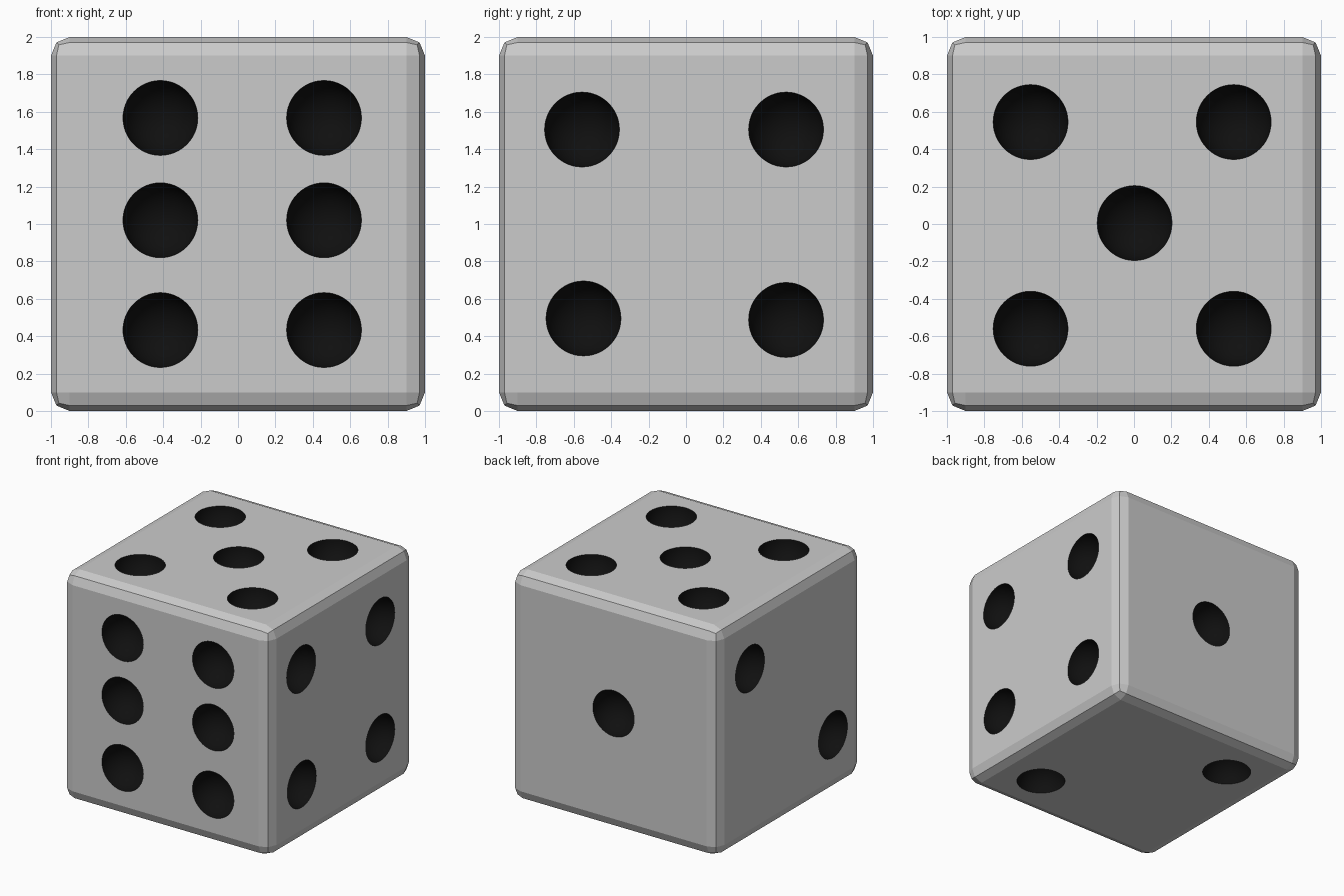
import bpy, bmesh
from mathutils import Vector, Matrix

if "Cube" in bpy.data.objects:
    bpy.data.objects.remove(bpy.data.objects["Cube"])

PIP_R = 0.2


def material(name, rgb):
    m = bpy.data.materials.new(name)
    m.diffuse_color = (*rgb, 1)
    m.use_nodes = True
    m.node_tree.nodes["Principled BSDF"].inputs["Base Color"].default_value = m.diffuse_color
    return m


def make_object(name, bm, mat):
    mesh = bpy.data.meshes.new(name)
    bm.to_mesh(mesh)
    bm.free()
    mesh.materials.append(mat)
    ob = bpy.data.objects.new(name, mesh)
    bpy.context.collection.objects.link(ob)
    return ob


# Cube body with rounded edges (two flat facets per edge)
bm = bmesh.new()
bmesh.ops.create_cube(bm, size=2, matrix=Matrix.Translation((0, 0, 1)))
bmesh.ops.bevel(bm, geom=bm.edges[:], offset=0.1, segments=2, profile=0.5, affect='EDGES')
body = make_object("die_body", bm, material("body_grey", (0.8, 0.8, 0.8)))

# Pip centres on each face, keyed by the face normal
front = [(x, -1, z) for x in (-0.415, 0.46) for z in (0.433, 1.02, 1.567)]
right = [(1, -0.556, 1.505), (1, 0.535, 1.505), (1, -0.548, 0.495), (1, 0.535, 0.487)]
top = [(x, y, 2) for x in (-0.553, 0.533) for y in (-0.56, 0.545)] + [(0.003, 0.005, 2)]
back = [(0, 1, 1.02)]
left = [(-1, 0.545, 1.505), (-1, -0.6, 0.49)]
bottom = [(0.54, -0.56, 0), (-0.547, 0.547, 0)]
faces = {(0, -1, 0): front, (1, 0, 0): right, (0, 0, 1): top,
         (0, 1, 0): back, (-1, 0, 0): left, (0, 0, -1): bottom}

# One cutter made of all the pip spheres, poles along the face normals
bm = bmesh.new()
for normal, centres in faces.items():
    turn = Vector(normal).to_track_quat('Z', 'Y').to_matrix().to_4x4()
    for c in centres:
        bmesh.ops.create_uvsphere(bm, u_segments=48, v_segments=24, radius=PIP_R,
                                  matrix=Matrix.Translation(c) @ turn)
for f in bm.faces:
    f.smooth = True
cutter = make_object("pip_cutter", bm, material("pip_black", (0.005, 0.005, 0.005)))
cutter.hide_render = True

# Carve the round dimples, carrying over the black material
mod = body.modifiers.new("pips", 'BOOLEAN')
mod.operation = 'DIFFERENCE'
mod.object = cutter
mod.solver = 'EXACT'
mod.material_mode = 'TRANSFER'
bpy.context.view_layer.objects.active = body
body.select_set(True)
bpy.ops.object.modifier_apply(modifier=mod.name)
bpy.data.objects.remove(cutter)
